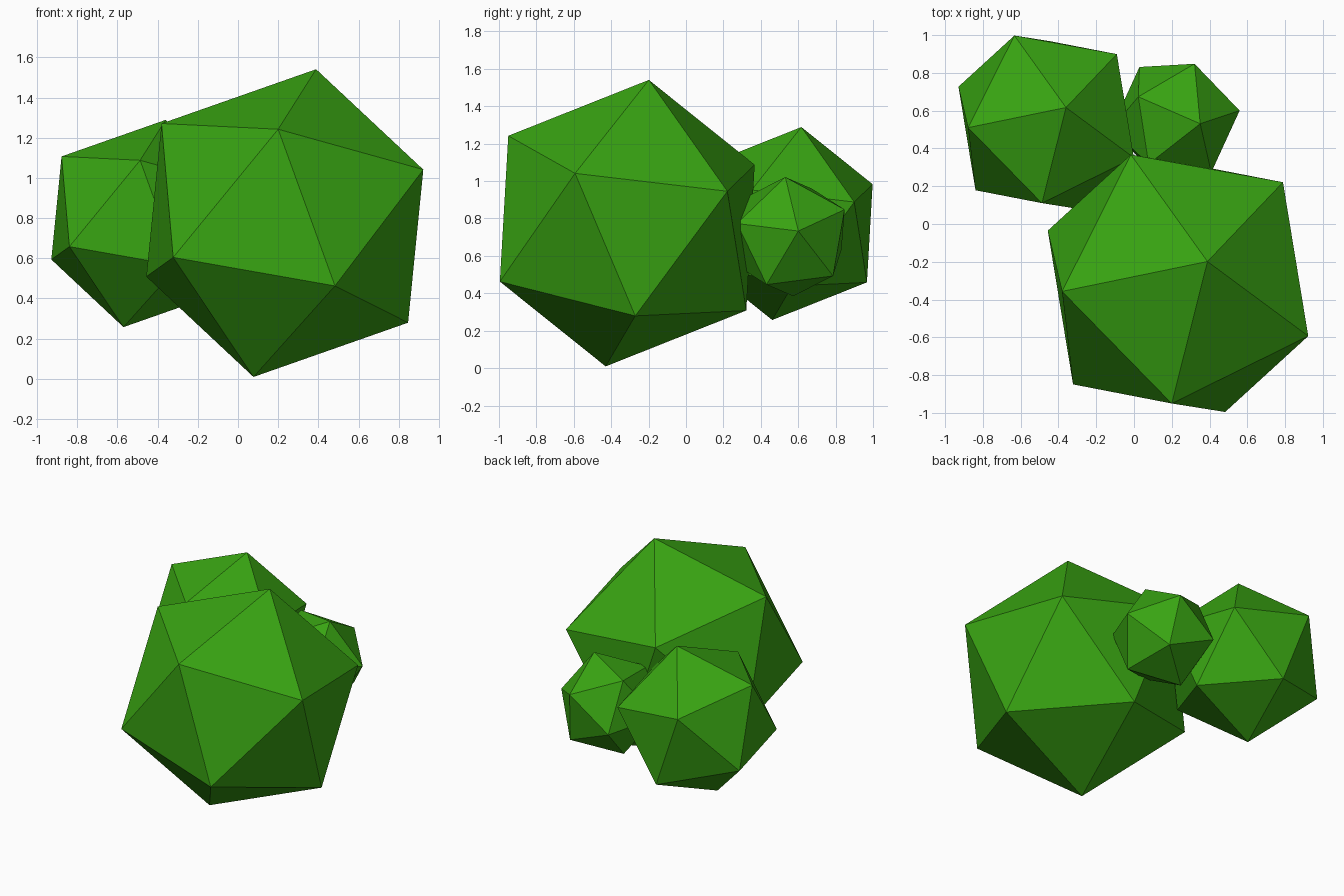
import bpy
from mathutils import Vector, Matrix

if "Cube" in bpy.data.objects:
    bpy.data.objects.remove(bpy.data.objects["Cube"])

green = bpy.data.materials.new("leaf_green")
green.diffuse_color = (0.04, 0.37, 0.006, 1)
green.use_nodes = True
green.node_tree.nodes["Principled BSDF"].inputs["Base Color"].default_value = green.diffuse_color


def clump(name, centre, radius, top, side):
    """Icosahedron with one vertex along 'top' and a neighbouring one towards 'side'."""
    z = Vector(top).normalized()
    y = z.cross(Vector(side)).normalized()
    x = y.cross(z)
    turn = Matrix((x, y, z)).transposed()
    bpy.ops.mesh.primitive_ico_sphere_add(
        subdivisions=1, radius=radius, location=centre, rotation=turn.to_euler())
    ob = bpy.context.object
    ob.name = name
    ob.data.materials.append(green)
    return ob


# Large and medium clumps share one orientation, the small one is turned
TOP, SIDE = (0.197, 0.146, 0.968), (0.873, -0.354, 0.335)
clump("large_bush", (0.233, -0.314, 0.775), 0.79, TOP, SIDE)
clump("medium_bush", (-0.465, 0.539, 0.773), 0.532, TOP, SIDE)
clump("small_bush", (0.219, 0.552, 0.703), 0.345,
      (0.131, -0.021, 0.317), (0.341, 0.049, 0.027))
